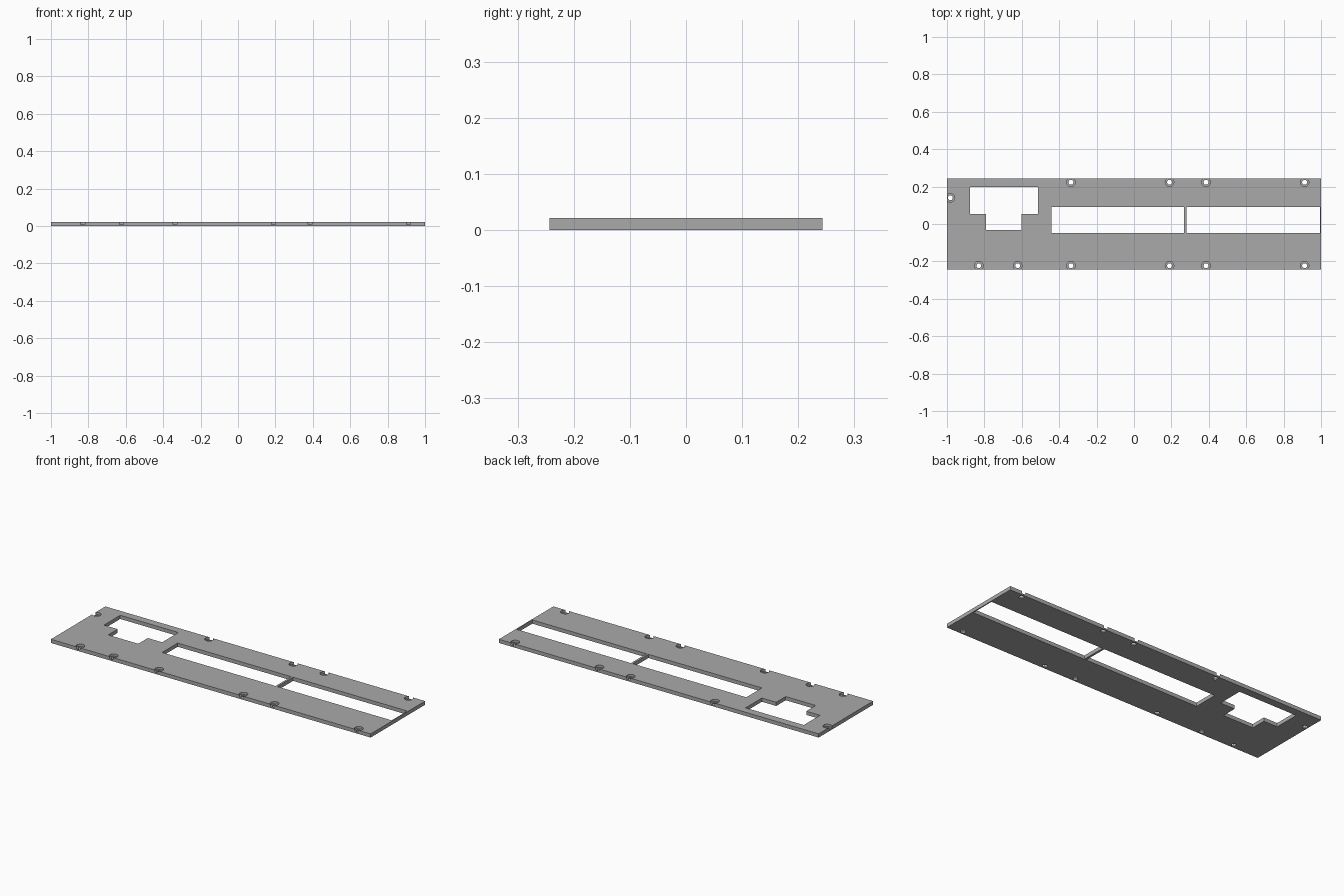
import bpy
import bmesh

cube = bpy.data.objects.get("Cube")
if cube:
    bpy.data.objects.remove(cube, do_unlink=True)

HALF_Y, THICK = 0.243, 0.021

grey = bpy.data.materials.new("plain_grey")
grey.use_nodes = True
grey.diffuse_color = (0.4, 0.4, 0.4, 1)
grey.node_tree.nodes["Principled BSDF"].inputs["Base Color"].default_value = (0.4, 0.4, 0.4, 1)


def prism(name, outline, z0, z1):
    """Extrude a flat outline from z0 up to z1."""
    bm = bmesh.new()
    face = bm.faces.new([bm.verts.new((x, y, z0)) for x, y in outline])
    top = bmesh.ops.extrude_face_region(bm, geom=[face])["geom"]
    for v in top:
        if isinstance(v, bmesh.types.BMVert):
            v.co.z = z1
    bmesh.ops.recalc_face_normals(bm, faces=bm.faces)
    return finish(name, bm)


def finish(name, bm):
    mesh = bpy.data.meshes.new(name)
    bm.to_mesh(mesh)
    bm.free()
    mesh.materials.append(grey)
    obj = bpy.data.objects.new(name, mesh)
    bpy.context.collection.objects.link(obj)
    return obj


def rect(x0, x1, y0, y1):
    return [(x0, y0), (x1, y0), (x1, y1), (x0, y1)]


def screw_cutter(x, y):
    """Stepped round cutter: narrow through hole, wide head recess."""
    bm = bmesh.new()
    profile = [(0, -0.02), (0.013, -0.02), (0.013, 0.008),
               (0.023, 0.008), (0.023, 0.04), (0, 0.04)]
    verts = [bm.verts.new((x + r, y, z)) for r, z in profile]
    edges = [bm.edges.new(pair) for pair in zip(verts, verts[1:])]
    bmesh.ops.spin(bm, geom=verts + edges, cent=(x, y, 0), axis=(0, 0, 1),
                   angle=6.283185307, steps=32)
    bmesh.ops.remove_doubles(bm, verts=bm.verts, dist=1e-5)
    bmesh.ops.recalc_face_normals(bm, faces=bm.faces)
    return finish("screw_cutter", bm)


plate = prism("mounting_plate", rect(-1, 1, -HALF_Y, HALF_Y), 0, THICK)

# Stepped window and the two long slots with a thin bar between them
window = [(-0.876, 0.054), (-0.79, 0.054), (-0.79, -0.031), (-0.602, -0.031),
          (-0.602, 0.054), (-0.512, 0.054), (-0.512, 0.199), (-0.876, 0.199)]
openings = [window, rect(-0.442, 0.268, -0.047, 0.092), rect(0.28, 0.994, -0.047, 0.092)]
cutters = [prism("opening_cutter", o, -0.05, 0.05) for o in openings]

# Recessed screw holes: paired along both long edges, extras at the right end
for x in (-0.337, 0.19, 0.385, 0.912):
    cutters += [screw_cutter(x, side * 0.223) for side in (-1, 1)]
for x, y in ((-0.83, -0.223), (-0.622, -0.223), (-0.982, 0.14)):
    cutters.append(screw_cutter(x, y))

# Cut everything, bake the result and drop the cutters
for cutter in cutters:
    cutter.hide_render = True
    cut = plate.modifiers.new("cut", "BOOLEAN")
    cut.operation = "DIFFERENCE"
    cut.solver = "EXACT"
    cut.object = cutter
bpy.context.view_layer.update()
baked = bpy.data.meshes.new_from_object(plate.evaluated_get(bpy.context.evaluated_depsgraph_get()))
plate.modifiers.clear()
plate.data = baked
for cutter in cutters:
    bpy.data.objects.remove(cutter, do_unlink=True)

bpy.context.view_layer.objects.active = plate
plate.select_set(True)
bpy.ops.object.shade_smooth_by_angle(angle=0.52)
